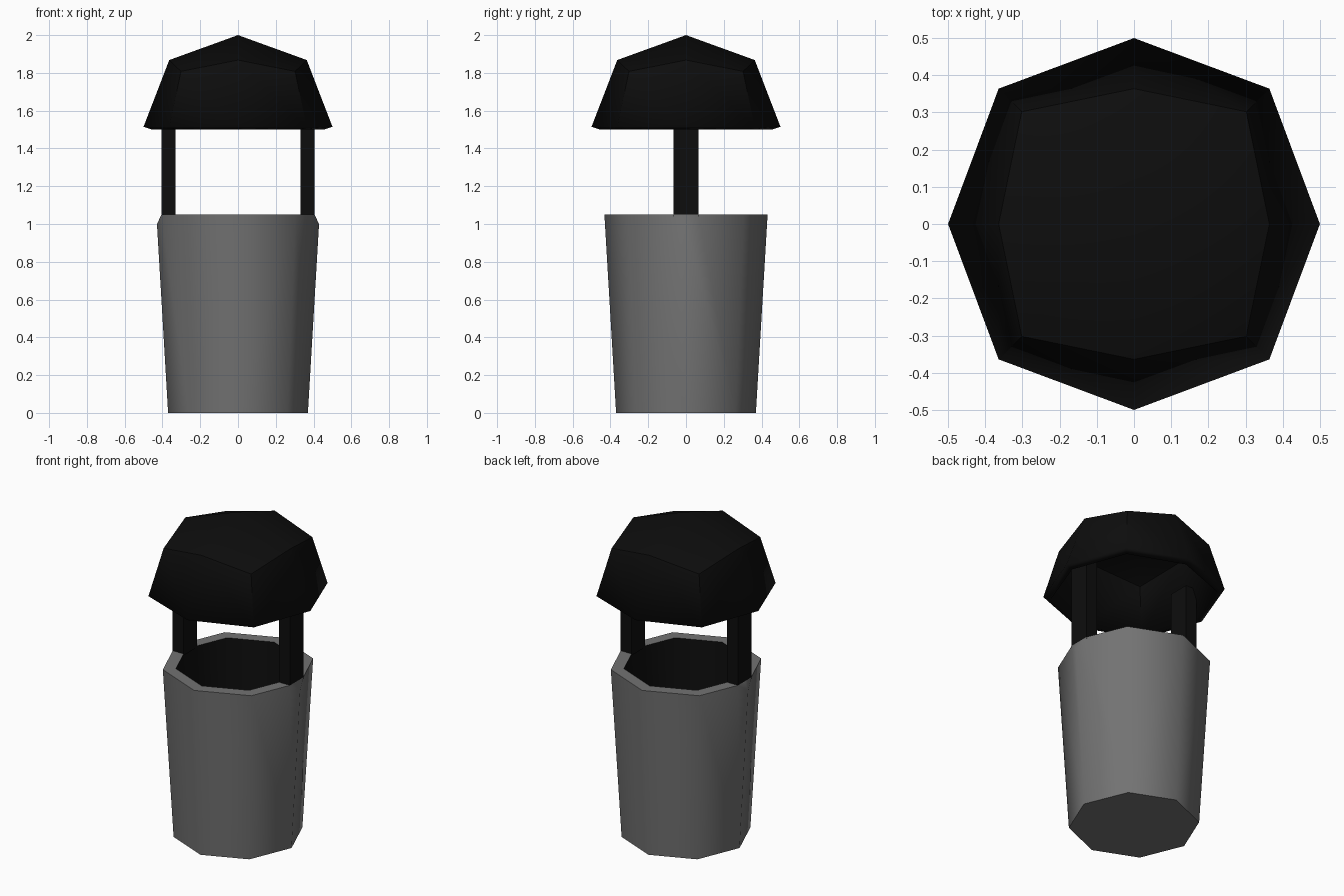
import bpy, bmesh, math

if "Cube" in bpy.data.objects:
    bpy.data.objects.remove(bpy.data.objects["Cube"])


def material(name, v):
    m = bpy.data.materials.new(name)
    m.diffuse_color = (v, v, v, 1)
    m.use_nodes = True
    m.node_tree.nodes["Principled BSDF"].inputs["Base Color"].default_value = m.diffuse_color
    return m


grey = material("grey", 0.17)
black = material("black", 0.004)


def finish(bm, name, mats, smooth=True):
    bmesh.ops.recalc_face_normals(bm, faces=bm.faces[:])
    me = bpy.data.meshes.new(name)
    bm.to_mesh(me)
    bm.free()
    ob = bpy.data.objects.new(name, me)
    bpy.context.collection.objects.link(ob)
    for m in mats:
        me.materials.append(m)
    if smooth:
        bpy.ops.object.select_all(action='DESELECT')
        ob.select_set(True)
        bpy.context.view_layer.objects.active = ob
        bpy.ops.object.shade_smooth_by_angle(angle=math.radians(50))
    return ob


# tapered octagonal bin: outer wall, rim, black inner wall and floor
bm = bmesh.new()
rings = []
for r, z in [(0.37, 0), (0.432, 1.05), (0.357, 1.05), (0.31, 0.06)]:
    rings.append([bm.verts.new((r * math.cos(i * math.pi / 4),
                                r * math.sin(i * math.pi / 4), z)) for i in range(8)])
for k in range(3):
    for i in range(8):
        j = (i + 1) % 8
        f = bm.faces.new((rings[k][i], rings[k][j], rings[k + 1][j], rings[k + 1][i]))
        f.material_index = 1 if k == 2 else 0
bm.faces.new(rings[0][::-1])
bm.faces.new(rings[3]).material_index = 1
# clipped rim corners below the posts
for s in (1, -1):
    bmesh.ops.bisect_plane(bm, geom=bm.verts[:] + bm.edges[:] + bm.faces[:],
                           plane_co=(s * 0.405, 0, 1.05), plane_no=(s * 0.05, 0, 0.024),
                           clear_outer=True)
    bmesh.ops.holes_fill(bm, edges=[e for e in bm.edges if e.is_boundary])
finish(bm, "bin_body", [grey, black])

# flat posts holding the lid
for s, side in ((1, "right"), (-1, "left")):
    bm = bmesh.new()
    bmesh.ops.create_cube(bm, size=1)
    for v in bm.verts:
        v.co = (s * 0.3675 + v.co.x * 0.075, v.co.y * 0.132, 1.35 + v.co.z * 0.62)
    finish(bm, side + "_post", [black], False)

# domed lid: half of a rounded, once-subdivided cube, hollow below
bm = bmesh.new()
bmesh.ops.create_cube(bm, size=2)
bmesh.ops.subdivide_edges(bm, edges=bm.edges[:], cuts=1, use_grid_fill=True)
bmesh.ops.delete(bm, geom=[v for v in bm.verts if v.co.z < -0.5], context='VERTS')
for v in bm.verts:
    n = sum(abs(c) > 0.5 for c in v.co)
    v.co *= {1: 0.5, 2: 0.364, 3: 0.302}[n]
    v.co.z = 1.515 + v.co.z * 0.97
bmesh.ops.recalc_face_normals(bm, faces=bm.faces[:])
if sum(f.normal.z for f in bm.faces) < 0:
    bmesh.ops.reverse_faces(bm, faces=bm.faces[:])
lid_me = bpy.data.meshes.new("domed_lid")
bm.to_mesh(lid_me)
bm.free()
lid = bpy.data.objects.new("domed_lid", lid_me)
bpy.context.collection.objects.link(lid)
lid_me.materials.append(black)
bpy.ops.object.select_all(action='DESELECT')
lid.select_set(True)
bpy.context.view_layer.objects.active = lid
bpy.ops.object.shade_smooth_by_angle(angle=math.radians(50))
shell = lid.modifiers.new("shell", 'SOLIDIFY')
shell.thickness = 0.045
shell.offset = -1
